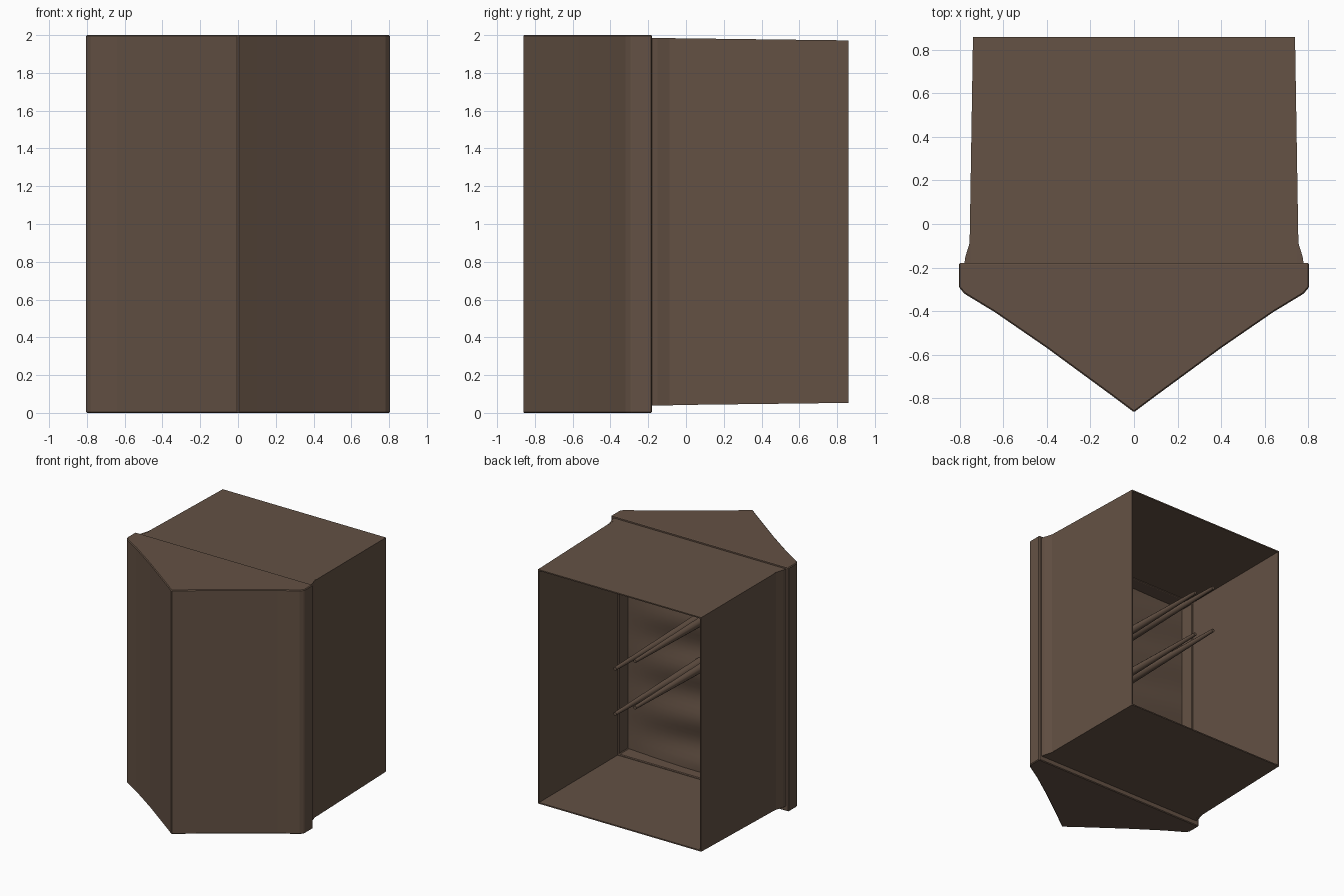
import bpy, bmesh, math
from mathutils import Vector

cube = bpy.data.objects.get("Cube")
if cube:
    bpy.data.objects.remove(cube, do_unlink=True)

brown = bpy.data.materials.new("dull brown")
brown.use_nodes = True
color = (0.127, 0.083, 0.058, 1)
brown.diffuse_color = color
shader = brown.node_tree.nodes["Principled BSDF"]
shader.inputs["Base Color"].default_value = color
shader.inputs["Roughness"].default_value = 0.9


def finish(bm, name):
    bmesh.ops.recalc_face_normals(bm, faces=bm.faces[:])
    mesh = bpy.data.meshes.new(name)
    bm.to_mesh(mesh)
    bm.free()
    mesh.materials.append(brown)
    obj = bpy.data.objects.new(name, mesh)
    bpy.context.collection.objects.link(obj)
    return obj


def add_prism(bm, outline, z0, z1):
    base = bm.faces.new([bm.verts.new((x, y, z0)) for x, y in outline])
    out = bmesh.ops.extrude_face_region(bm, geom=[base])["geom"]
    verts = [v for v in out if isinstance(v, bmesh.types.BMVert)]
    bmesh.ops.translate(bm, verts=verts, vec=(0, 0, z1 - z0))
    bm.faces.new([v for v in base.verts]) if not base.is_valid else None


# Pointed front block, recessed from behind
half = [(0.805, -0.18), (0.805, -0.29), (0.78, -0.32), (0.64, -0.405),
        (0.4, -0.57), (0.1, -0.79)]
outline = half + [(0, -0.865)] + [(-x, y) for x, y in reversed(half)]
bm = bmesh.new()
add_prism(bm, outline, 0, 2)
bmesh.ops.recalc_face_normals(bm, faces=bm.faces[:])
back = max(bm.faces, key=lambda f: f.normal.y)
bmesh.ops.inset_individual(bm, faces=[back], thickness=0.06)
for v in back.verts:
    v.co.x = math.copysign(0.735, v.co.x)
    v.co.z = 0.06 if v.co.z < 1 else 1.965
out = bmesh.ops.extrude_discrete_faces(bm, faces=[back])["faces"]
bmesh.ops.translate(bm, verts=out[0].verts[:], vec=(0, -0.14, 0))
front = finish(bm, "pointed_front")
bevel = front.modifiers.new("soft edges", "BEVEL")
bevel.width = 0.006
bevel.limit_method = "ANGLE"

# Thin box walls, open at the back and slightly tapered
bm = bmesh.new()
bmesh.ops.create_cube(bm, size=2)
for v in bm.verts:
    rear = v.co.y > 0
    v.co.x *= 0.74 if rear else 0.757
    low, high = (0.053, 1.972) if rear else (0.04, 1.985)
    v.co.z = high if v.co.z > 0 else low
    v.co.y = 0.86 if rear else -0.185
ends = [f for f in bm.faces if abs(f.normal.y) > 0.5]
bmesh.ops.delete(bm, geom=ends, context="FACES_ONLY")
shell = finish(bm, "box_walls")
# Keep the shell normals pointing outward so the walls thicken inward
centre = Vector((0, 0.34, 1))
if shell.data.polygons[0].normal.dot(shell.data.polygons[0].center - centre) < 0:
    shell.data.flip_normals()
solid = shell.modifiers.new("wall thickness", "SOLIDIFY")
solid.thickness = 0.014
solid.offset = -1

# Small flared strips where the box meets the front block
for side, label in ((1, "left"), (-1, "right")):
    bm = bmesh.new()
    strip = [(0.75, -0.185), (0.78, -0.185), (0.775, -0.15), (0.75, -0.07)]
    add_prism(bm, [(side * x, y) for x, y in strip], 0.04, 1.985)
    finish(bm, label + "_joint_strip")

# Rippled panel at the bottom of the recess
bm = bmesh.new()
bmesh.ops.create_grid(bm, x_segments=16, y_segments=48, size=1)
for v in bm.verts:
    x, z = v.co.x * 0.735, 1.012 + v.co.y * 0.95
    fade = math.cos(v.co.x * math.pi / 2)
    v.co = (x, -0.3 + fade * (0.02 + 0.018 * math.sin(z * 16 + 2 * x)), z)
panel = finish(bm, "rippled_inner_panel")
for p in panel.data.polygons:
    p.use_smooth = True

# Four tapered rods reaching back from the panel
rods = [("upper_left", 0.07, 1.32), ("upper_right", -0.11, 1.43),
        ("lower_left", 0.07, 0.95), ("lower_right", -0.11, 1.05)]
for label, x, z in rods:
    bpy.ops.mesh.primitive_cone_add(vertices=12, radius1=0.04, radius2=0.014,
                                    depth=1.12, location=(x, 0.26, z),
                                    rotation=(-math.pi / 2, 0, 0))
    rod = bpy.context.object
    rod.name = label + "_rod"
    rod.data.materials.append(brown)
    bpy.ops.object.shade_smooth_by_angle()
